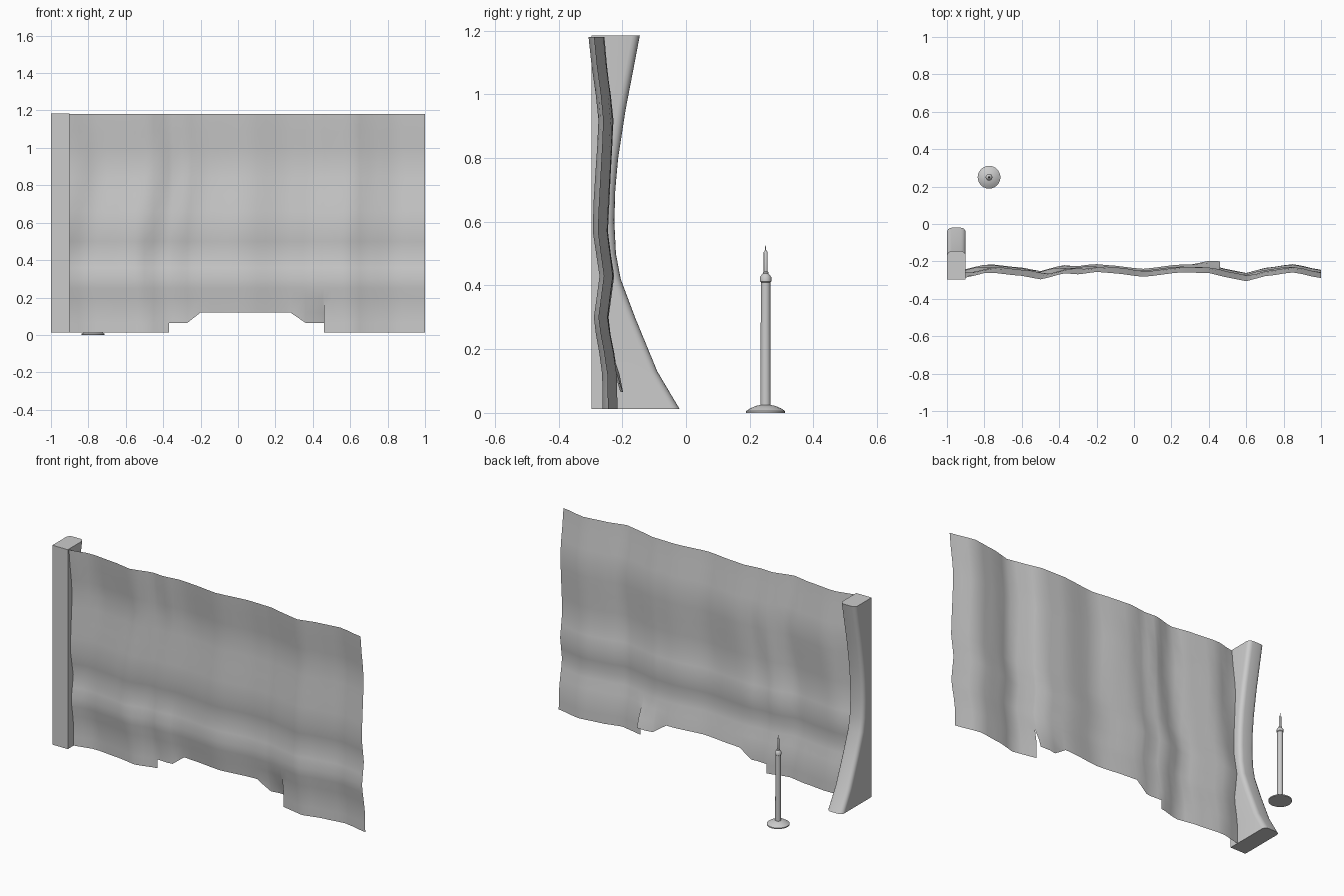
import bpy
import math

cube = bpy.data.objects.get("Cube")
if cube:
    bpy.data.objects.remove(cube, do_unlink=True)

grey = bpy.data.materials.new("light grey")
grey.use_nodes = True
colour = (0.6, 0.6, 0.6, 1)
grey.diffuse_color = colour
grey.node_tree.nodes["Principled BSDF"].inputs["Base Color"].default_value = colour


def interp(points, t, smooth=False):
    """Value at t of a profile given as (position, value) pairs."""
    if t <= points[0][0]:
        return points[0][1]
    for (a, va), (b, vb) in zip(points, points[1:]):
        if t <= b:
            k = (t - a) / (b - a)
            if smooth:
                k = 0.5 * k + 0.5 * k * k * (3 - 2 * k)
            return va + (vb - va) * k
    return points[-1][1]


def add_mesh(name, verts, faces, angle):
    mesh = bpy.data.meshes.new(name)
    mesh.from_pydata(verts, [], faces)
    mesh.materials.append(grey)
    obj = bpy.data.objects.new(name, mesh)
    bpy.context.collection.objects.link(obj)
    bpy.ops.object.select_all(action='DESELECT')
    obj.select_set(True)
    bpy.context.view_layer.objects.active = obj
    bpy.ops.object.shade_smooth_by_angle(angle=math.radians(angle))
    return obj


# Rippled wall sheet: vertical folds plus horizontal waves
FLOOR = 0.012
folds = [(-0.9, -.262), (-.78, -.235), (-.6, -.253), (-.5, -.272), (-.37, -.24),
         (-.3, -.245), (-.2, -.232), (-.1, -.24), (.05, -.258), (.25, -.235),
         (.4, -.238), (.5, -.262), (.6, -.282), (.7, -.255), (.85, -.235), (1, -.265)]
waves = [(FLOOR, .02), (.12, .018), (.3, -.01), (.43, .007), (.57, -.012),
         (.92, .005), (1.18, -.024)]
drift = [(FLOOR, 0), (.4, -.05), (.9, .04), (1.18, 0)]
arch = [(-.37, .065), (-.27, .065), (-.2, .12), (.28, .12), (.36, .065), (.46, .065)]

rows = [FLOOR, .065, .12, .19, .25, .3, .36, .43, .5, .57, .66, .75, .84, .92, 1, 1.09, 1.18]
columns = sorted({round(-0.9 + 0.05 * i, 2) for i in range(39)}
                 | {x for x, _ in arch})
verts, faces, index = [], [], {}


def sheet_vertex(x, row, middle):
    z = row
    lift = 0
    if arch[0][0] < middle < arch[-1][0]:
        z = max(row, interp(arch, x))
        # torn edge pushed backwards
        lift = .035 * max(0, (x - .3) / .16) * max(0, (.19 - z) / .125)
    shift = interp(drift, z) * (1 if x < 0 else .4) * min(1, (1 - x) / .2)
    y = interp(folds, x - shift, True) + interp(waves, z, True) + lift
    key = (round(x, 4), round(y, 4), round(z, 4))
    if key not in index:
        index[key] = len(verts)
        verts.append(key)
    return index[key]


for x0, x1 in zip(columns, columns[1:]):
    mid = (x0 + x1) / 2
    for z0, z1 in zip(rows, rows[1:]):
        corners = [sheet_vertex(x, z, mid)
                   for x, z in ((x0, z0), (x1, z0), (x1, z1), (x0, z1))]
        face = list(dict.fromkeys(corners))
        if len(face) > 2:
            faces.append(face)
used = sorted({i for f in faces for i in f})
remap = {old: new for new, old in enumerate(used)}
add_mesh("wall_sheet", [verts[i] for i in used],
         [[remap[i] for i in f] for f in faces], 60)

# Pillar: flat front, curved back with rounded corners
back = [(FLOOR, -.02), (.13, -.09), (.3, -.16), (.42, -.205), (.5, -.22), (.6, -.225),
        (.7, -.222), (.8, -.213), (.95, -.19), (1.08, -.165), (1.185, -.145)]
R = 0.025
verts, faces = [], []
for z, y in back:
    section = [(-1, -.297), (-.9, -.297)]
    for cx, start in ((-.9 + -R, 0), (-1 + R, 90)):
        for step in range(5):
            a = math.radians(start + step * 22.5)
            section.append((cx + R * math.cos(a), y - R + R * math.sin(a)))
    verts += [(px, py, z) for px, py in section]
n = len(section)
for r in range(len(back) - 1):
    for i in range(n):
        j = (i + 1) % n
        faces.append([r * n + i, r * n + j, (r + 1) * n + j, (r + 1) * n + i])
faces.append(list(range(n))[::-1])
faces.append([(len(back) - 1) * n + i for i in range(n)])
add_mesh("pillar", verts, faces, 35)

# Slim post on a domed foot, turned from a profile of (height, radius)
profile = [(0, .061), (.006, .061), (.015, .047), (.022, .03), (.025, .016),
           (.41, .015), (.413, .018), (.426, .018), (.433, .013), (.437, .009),
           (.442, .009), (.444, .006), (.505, .006), (.51, .002), (.525, .001)]
SIDES = 24
verts, faces = [], []
for z, r in profile:
    for i in range(SIDES):
        a = 2 * math.pi * i / SIDES
        verts.append((-.775 + r * math.cos(a), .25 + r * math.sin(a), z))
for k in range(len(profile) - 1):
    for i in range(SIDES):
        j = (i + 1) % SIDES
        faces.append([k * SIDES + i, k * SIDES + j,
                      (k + 1) * SIDES + j, (k + 1) * SIDES + i])
faces.append(list(range(SIDES))[::-1])
faces.append([(len(profile) - 1) * SIDES + i for i in range(SIDES)])
add_mesh("slim_post", verts, faces, 40)
